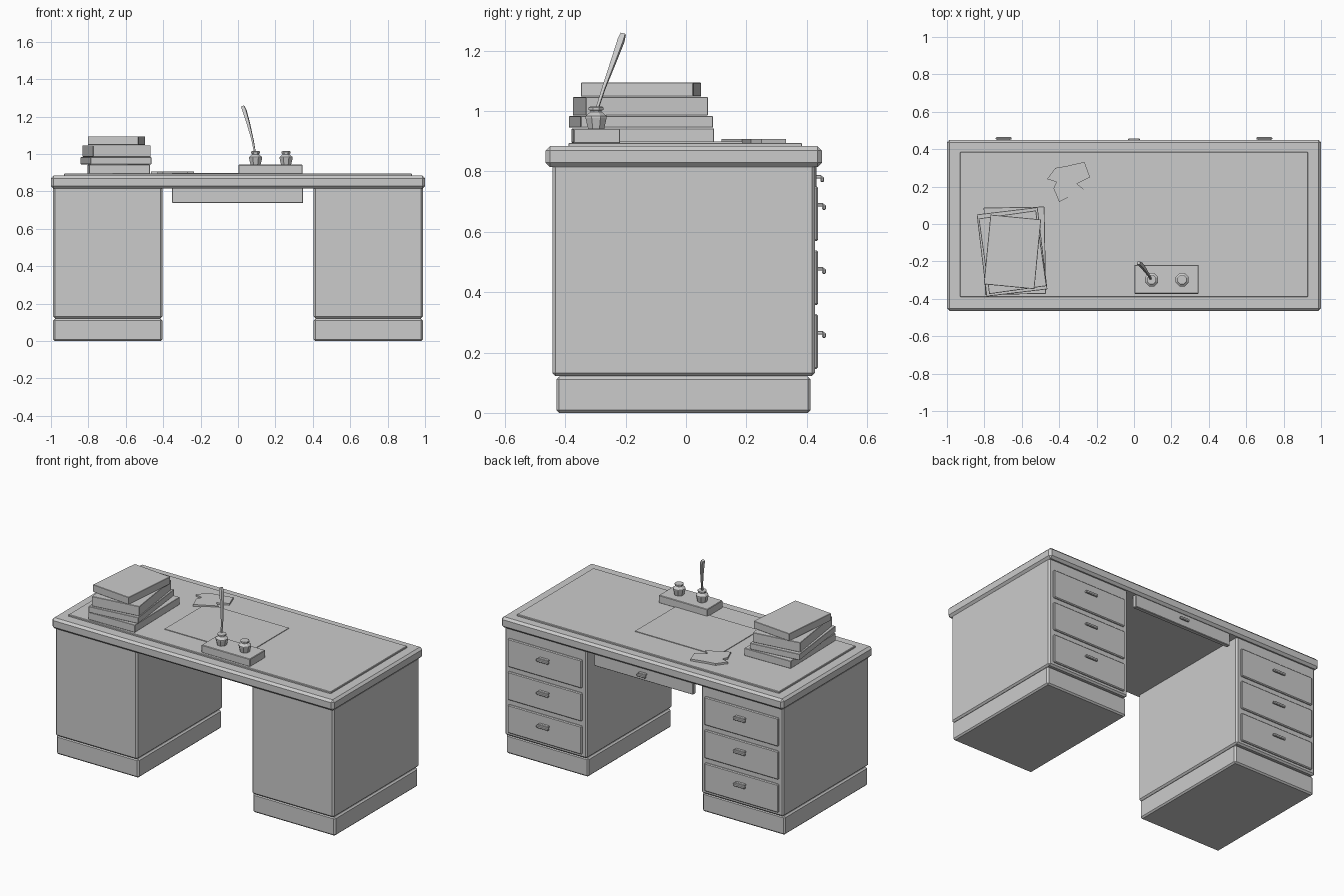
import bpy, bmesh, math
from mathutils import Matrix

if "Cube" in bpy.data.objects:
    bpy.data.objects.remove(bpy.data.objects["Cube"])


def finish(name, bm):
    bmesh.ops.recalc_face_normals(bm, faces=bm.faces)
    me = bpy.data.meshes.new(name)
    bm.to_mesh(me)
    bm.free()
    ob = bpy.data.objects.new(name, me)
    bpy.context.collection.objects.link(ob)
    return ob


def box(name, x, y, z, bevel=0.0, rot=0.0):
    """Box from (min, max) ranges, with chamfered edges and a turn about z."""
    size = [b - a for a, b in (x, y, z)]
    bm = bmesh.new()
    bmesh.ops.create_cube(bm, size=1)
    bmesh.ops.scale(bm, vec=size, verts=bm.verts)
    if bevel:
        bmesh.ops.bevel(bm, geom=bm.edges[:], offset=bevel, segments=1, affect='EDGES')
    ob = finish(name, bm)
    ob.location = [(a + b) / 2 for a, b in (x, y, z)]
    ob.rotation_euler.z = math.radians(rot)
    return ob


def lathe(name, profile, sides, loc):
    """Closed turned shape from (radius, z) rings."""
    bm = bmesh.new()
    rings = []
    for r, z in profile:
        rings.append([bm.verts.new((r * math.cos(a), r * math.sin(a), z))
                      for a in [math.tau * (i + 0.5) / sides for i in range(sides)]])
    for lo, hi in zip(rings, rings[1:]):
        for i in range(sides):
            j = (i + 1) % sides
            bm.faces.new((lo[i], lo[j], hi[j], hi[i]))
    bm.faces.new(rings[0][::-1])
    bm.faces.new(rings[-1])
    ob = finish(name, bm)
    ob.location = loc
    return ob


def sheet(name, outline, z, thick):
    """Thin flat slab with a polygon outline."""
    bm = bmesh.new()
    f = bm.faces.new([bm.verts.new((x, y, z)) for x, y in outline])
    ext = bmesh.ops.extrude_face_region(bm, geom=[f])
    bmesh.ops.translate(bm, vec=(0, 0, thick),
                        verts=[v for v in ext['geom'] if isinstance(v, bmesh.types.BMVert)])
    return finish(name, bm)


def handle(name, x, y, z, half):
    """Stem plus hanging pull."""
    box(name + "_stem", (x - half * 0.8, x + half * 0.8), (y - 0.003, y + 0.017),
        (z + 0.001, z + 0.012), 0.002)
    box(name + "_pull", (x - half, x + half), (y + 0.013, y + 0.026),
        (z - 0.011, z + 0.007), 0.004)


# Desk top and writing inset
box("desk_top", (-1, 1), (-0.465, 0.45), (0.815, 0.884), 0.014)
box("writing_inset", (-0.93, 0.93), (-0.39, 0.385), (0.87, 0.895), 0.003)

# Pedestals with plinths, drawers and handles
for side, s in (("left", -1), ("right", 1)):
    xr = sorted((s * 0.405, s * 0.988))
    box(side + "_pedestal", xr, (-0.443, 0.427), (0.122, 0.825), 0.01)
    box(side + "_plinth", xr, (-0.43, 0.413), (0, 0.12), 0.009)
    for i, z in enumerate((0.146, 0.358, 0.57)):
        n = f"{side}_drawer_{i + 1}"
        box(n, (s * 0.697 - 0.262, s * 0.697 + 0.262), (0.41, 0.438), (z, z + 0.181), 0.005)
        handle(n + "_handle", s * 0.697, 0.438, z + 0.113, 0.043)

# Centre drawer
box("centre_drawer", (-0.352, 0.348), (0.405, 0.432), (0.738, 0.82), 0.003)
handle("centre_drawer_handle", 0, 0.432, 0.776, 0.032)

# Papers
box("blotter", (-0.354, 0.23), (-0.238, 0.187), (0.893, 0.899))
scrap = [(-0.465, 0.24), (-0.42, 0.30), (-0.36, 0.31), (-0.265, 0.332), (-0.235, 0.25),
         (-0.305, 0.215), (-0.268, 0.185), (-0.355, 0.14), (-0.40, 0.118), (-0.43, 0.19), (-0.415, 0.225)]
sheet("loose_papers", scrap, 0.895, 0.012)

# Book stack: centre x, centre y, width, depth, bottom, top, turn
for i, (x, y, w, d, z0, z1, r) in enumerate((
        (-0.637, -0.143, 0.325, 0.466, 0.895, 0.943, 1.0),
        (-0.652, -0.149, 0.328, 0.442, 0.945, 0.984, 6.8),
        (-0.649, -0.151, 0.31, 0.408, 0.985, 1.047, 8.0),
        (-0.650, -0.149, 0.272, 0.374, 1.048, 1.095, -5.5))):
    box(f"book_{i + 1}", (x - w / 2, x + w / 2), (y - d / 2, y + d / 2), (z0, z1), 0.002, r)

# Ink stand and wells
box("ink_stand", (0.002, 0.346), (-0.373, -0.218), (0.893, 0.943), 0.003)
well = [(0.029, 0), (0.038, 0.036), (0.038, 0.042), (0.02, 0.056),
        (0.02, 0.06), (0.027, 0.062), (0.027, 0.07), (0.022, 0.073)]
for n, x in (("left", 0.094), ("right", 0.257)):
    lathe(n + "_inkwell", well, 8, (x, -0.298, 0.942))

# Quill: four-sided tapered stem
cu = bpy.data.curves.new("quill", 'CURVE')
cu.dimensions = '3D'
cu.bevel_depth = 1
cu.bevel_resolution = 0
cu.use_fill_caps = True
sp = cu.splines.new('POLY')
path = [(0.092, -0.297, 1.0, 0.006), (0.078, -0.273, 1.075, 0.007), (0.055, -0.24, 1.165, 0.011),
        (0.034, -0.215, 1.235, 0.014), (0.025, -0.208, 1.255, 0.011)]
sp.points.add(len(path) - 1)
for p, (x, y, z, r) in zip(sp.points, path):
    p.co = (x, y, z, 1)
    p.radius = r
sp.use_smooth = False
bpy.context.collection.objects.link(bpy.data.objects.new("quill", cu))
